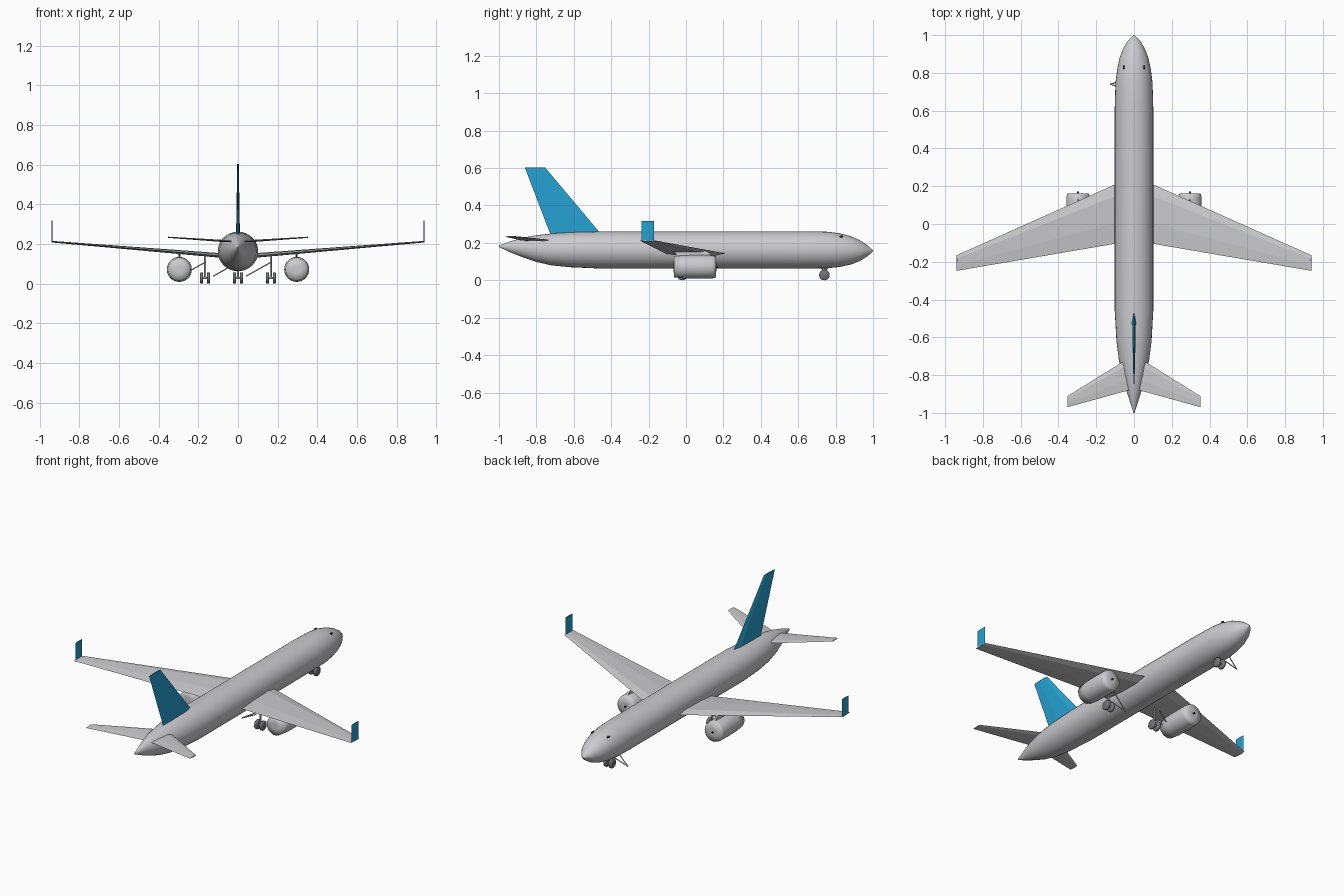
import bpy, bmesh, math
from mathutils import Vector

if "Cube" in bpy.data.objects:
    bpy.data.objects.remove(bpy.data.objects["Cube"])


def material(name, rgb):
    m = bpy.data.materials.new(name)
    m.diffuse_color = (*rgb, 1)
    m.use_nodes = True
    m.node_tree.nodes["Principled BSDF"].inputs["Base Color"].default_value = m.diffuse_color
    return m


GREY = material("light_grey", (0.60, 0.60, 0.62))
BLUE = material("sky_blue", (0.018, 0.36, 0.64))
RUBBER = material("wheel_grey", (0.17, 0.17, 0.19))
DARK = material("dark_glass", (0.03, 0.03, 0.035))


def finish(name, bm, mat, angle=None):
    bmesh.ops.recalc_face_normals(bm, faces=bm.faces)
    me = bpy.data.meshes.new(name)
    bm.to_mesh(me)
    bm.free()
    ob = bpy.data.objects.new(name, me)
    bpy.context.collection.objects.link(ob)
    me.materials.append(mat)
    if angle:
        bpy.ops.object.select_all(action='DESELECT')
        ob.select_set(True)
        bpy.context.view_layer.objects.active = ob
        bpy.ops.object.shade_smooth_by_angle(angle=math.radians(angle))
    return ob


def loft(name, sections, mat, angle=None):
    """Skin a list of equal-length point rings and cap the ends."""
    bm = bmesh.new()
    rings = [[bm.verts.new(p) for p in s] for s in sections]
    for a, b in zip(rings, rings[1:]):
        for i in range(len(a)):
            j = (i + 1) % len(a)
            bm.faces.new((a[i], a[j], b[j], b[i]))
    bm.faces.new(rings[0])
    bm.faces.new(rings[-1])
    return finish(name, bm, mat, angle)


def ring(x, y, z, rx, rz, n=32):
    return [(x + rx * math.cos(2 * math.pi * i / n), y,
             z + rz * math.sin(2 * math.pi * i / n)) for i in range(n)]


def foil(lead, trail, thick, axis):
    """Thin six-point aerofoil between two points, thickened along axis."""
    a, b, t = Vector(lead), Vector(trail), Vector(axis) * thick / 2
    p, q = a.lerp(b, 0.2), a.lerp(b, 0.65)
    return [a, p + t, q + t * 0.8, b, q - t * 0.8, p - t]


def rod(name, a, b, r, mat, n=8):
    a, b = Vector(a), Vector(b)
    d = b - a
    u = d.orthogonal().normalized()
    v = d.normalized().cross(u)
    circle = [u * r * math.cos(2 * math.pi * i / n) + v * r * math.sin(2 * math.pi * i / n)
              for i in range(n)]
    return loft(name, [[a + c for c in circle], [b + c for c in circle]], mat, 50)


# Fuselage: y, half width, bottom, top
stations = [
    (-1.0, 0.003, 0.178, 0.186), (-0.94, 0.022, 0.15, 0.208),
    (-0.87, 0.045, 0.122, 0.228), (-0.80, 0.064, 0.098, 0.241),
    (-0.72, 0.080, 0.080, 0.250), (-0.62, 0.093, 0.070, 0.257),
    (-0.46, 0.102, 0.063, 0.261), (0.62, 0.102, 0.063, 0.262),
    (0.75, 0.098, 0.064, 0.260), (0.82, 0.089, 0.071, 0.252),
    (0.88, 0.076, 0.084, 0.236), (0.93, 0.057, 0.103, 0.214),
    (0.97, 0.032, 0.128, 0.187), (1.0, 0.003, 0.154, 0.160)]
loft("fuselage", [ring(0, y, (b + t) / 2, w, (t - b) / 2) for y, w, b, t in stations], GREY, 40)

# Tail fin
loft("tail_fin", [foil((0, -0.44, 0.23), (0, -0.719, 0.23), 0.02, (1, 0, 0)),
                  foil((0, -0.754, 0.604), (0, -0.862, 0.604), 0.008, (1, 0, 0))], BLUE)


def wheel_pair(name, x, y):
    # Two wheels, an axle and leg, and the V-shaped side brace
    for i, dx in enumerate((-0.0175, 0.0175)):
        loft(f"{name}_wheel_{i}", [
            [(x + dx + h, y + r * math.cos(a), 0.0285 + r * math.sin(a))
             for a in (2 * math.pi * k / 20 for k in range(20))]
            for h, r in ((-0.008, 0.025), (-0.005, 0.0285), (0.005, 0.0285), (0.008, 0.025))],
            RUBBER, 50)
    rod(f"{name}_axle", (x - 0.015, y, 0.0285), (x + 0.015, y, 0.0285), 0.005, GREY)
    rod(f"{name}_leg", (x, y, 0.0285), (x, y, 0.14), 0.005, GREY)
    for s in (-1, 1):
        rod(f"{name}_brace_{s}", (x - 0.125, y, 0.038), (x, y + s * 0.04, 0.108), 0.003, GREY)


wheel_pair("nose_gear", 0, 0.74)

for side, s in (("right", 1), ("left", -1)):
    up = (0, 0, 1)
    # Main wing
    loft(f"{side}_wing", [foil((s * 0.05, 0.232, 0.14), (s * 0.05, -0.096, 0.137), 0.024, up),
                          foil((s * 0.94, -0.166, 0.212), (s * 0.94, -0.248, 0.212), 0.008, up)], GREY)
    # Winglet
    loft(f"{side}_winglet", [foil((s * 0.938, -0.172, z), (s * 0.938, -0.237, z), 0.005, (1, 0, 0))
                             for z in (0.209, 0.318)], BLUE)
    # Tailplane
    loft(f"{side}_tailplane", [foil((s * 0.02, -0.705, 0.212), (s * 0.02, -0.878, 0.212), 0.012, up),
                               foil((s * 0.353, -0.912, 0.234), (s * 0.353, -0.97, 0.234), 0.006, up)], GREY)
    # Engine nacelle, pylon and spinner
    ex, ez = s * 0.296, 0.072
    loft(f"{side}_engine", [ring(ex, y, ez, r, r, 28) for y, r in
                            ((-0.066, 0.02), (-0.064, 0.056), (-0.01, 0.062), (0.06, 0.063),
                             (0.14, 0.062), (0.16, 0.057), (0.162, 0.02))], GREY, 180)
    rod(f"{side}_spinner", (ex, 0.155, ez), (ex, 0.172, ez), 0.005, DARK)
    loft(f"{side}_pylon", [foil((ex, 0.15, 0.125), (ex, -0.05, 0.125), 0.01, (1, 0, 0)),
                           foil((ex, 0.11, 0.156), (ex, -0.06, 0.156), 0.01, (1, 0, 0))], GREY)
    # Main landing gear
    wheel_pair(f"{side}_gear", s * 0.166, -0.02)
    # Cockpit window
    rod(f"{side}_cockpit_window", (s * 0.054, 0.822, 0.2355), (s * 0.054, 0.838, 0.2335), 0.005, DARK)
